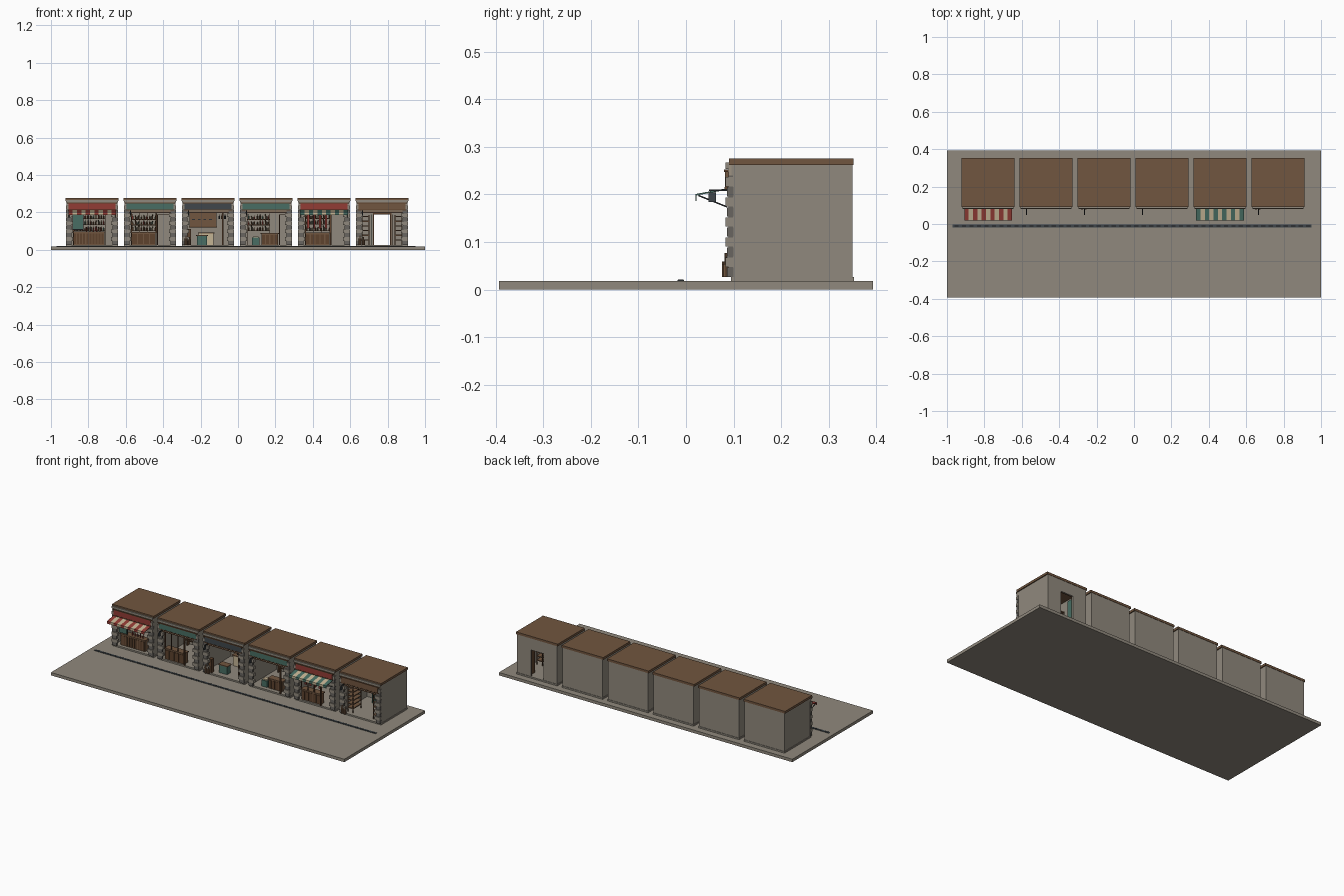
import bpy, bmesh, math, random
from mathutils import Matrix

if "Cube" in bpy.data.objects:
    bpy.data.objects.remove(bpy.data.objects["Cube"])

random.seed(4)

def mat(name, r, g, b):
    m = bpy.data.materials.new(name)
    m.diffuse_color = (r, g, b, 1)
    m.use_nodes = True
    m.node_tree.nodes["Principled BSDF"].inputs["Base Color"].default_value = m.diffuse_color
    return m

STONE = mat("stone", .28, .25, .205)
DARK_STONE = mat("dark stone", .14, .13, .115)
PLASTER = mat("plaster", .34, .29, .225)
ROOF = mat("roof brown", .165, .092, .05)
WOOD = mat("dark wood", .11, .055, .027)
RED = mat("red paint", .29, .045, .035)
TEAL = mat("teal paint", .065, .155, .125)
SLATE = mat("slate", .05, .062, .07)
CREAM = mat("cream cloth", .56, .46, .30)
IRON = mat("iron", .026, .03, .033)

def finish(bm, name, mats):
    me = bpy.data.meshes.new(name)
    bm.to_mesh(me)
    bm.free()
    for m in mats:
        me.materials.append(m)
    ob = bpy.data.objects.new(name, me)
    bpy.context.collection.objects.link(ob)
    return ob

def boxes(name, m, items):
    """One object from boxes given as (x0, x1, y0, y1, z0, z1)."""
    bm = bmesh.new()
    for x0, x1, y0, y1, z0, z1 in items:
        mx = Matrix.Translation(((x0+x1)/2, (y0+y1)/2, (z0+z1)/2)) @ Matrix.Diagonal((x1-x0, y1-y0, z1-z0, 1))
        bmesh.ops.create_cube(bm, size=1, matrix=mx)
    return finish(bm, name, [m])

def jars(name, mats, spots, r):
    """Small bottles standing at (x, y, z, height), colours in turn."""
    bm = bmesh.new()
    for i, (x, y, z, h) in enumerate(spots):
        for rad, a, b in ((r, 0, .65), (r*.45, .65, 1)):
            n = len(bm.faces)
            bmesh.ops.create_cone(bm, cap_ends=True, segments=8, radius1=rad, radius2=rad, depth=h*(b-a),
                                  matrix=Matrix.Translation((x, y, z+h*(a+b)/2)))
            bm.faces.ensure_lookup_table()
            for f in bm.faces[n:]:
                f.material_index = i % len(mats)
    finish(bm, name, mats)

def shell(c, back_door):
    """Hollow building, floor, roof and stone front around centre x = c."""
    w, t, top = .136, .006, .262
    walls = [(c-w, c-w+t, .096, .35, .026, top), (c+w-t, c+w, .096, .35, .026, top)]
    if back_door:
        l, r = c-.042, c+.043
        walls += [(c-w, l, .344, .35, .026, top), (r, c+w, .344, .35, .026, top), (l, r, .344, .35, .19, top)]
        boxes("back_door_frame", WOOD, [(l-.007, l, .338, .344, .026, .197), (r, r+.007, .338, .344, .026, .197),
                                        (l, r, .338, .344, .19, .197)])
    else:
        walls.append((c-w, c+w, .344, .35, .026, top))
    boxes("walls", STONE, walls)
    boxes("floor_plinth", STONE, [(c-.139, c+.139, .095, .353, .018, .027)])
    boxes("roof_slab", ROOF, [(c-.142, c+.142, .09, .352, .262, .276)])
    boxes("front_header", PLASTER, [(c-.136, c+.136, .089, .098, .205, .262)])
    # quoin stones alternate in width and shade up both piers
    light, dark = [], []
    for i in range(10):
        z = .027 + i*.0211
        wd, yf = (.038, .083) if i % 2 else (.029, .086)
        for s in (-1, 1):
            a, b = sorted((c+s*.139, c+s*(.139-wd)))
            (light if i % 2 else dark).append((a, b, yf, .1, z, z+.0195))
    boxes("light_quoins", STONE, light)
    boxes("dark_quoins", DARK_STONE, dark)
    boxes("pier_core", DARK_STONE, [(c-.137, c-.112, .089, .099, .027, .24), (c+.112, c+.137, .089, .099, .027, .24)])

def sign_board(c, m):
    boxes("sign_board", m, [(c-.125, c+.125, .082, .089, .216, .247)])
    boxes("sign_trim", WOOD, [(c-.134, c+.134, .08, .09, .247, .252), (c-.128, c+.128, .081, .09, .211, .216)])
    boxes("cornice", STONE, [(c-.139, c+.139, .083, .09, .254, .267)])

def awning(c, m):
    """Striped sloping cloth with hanging front edge and side struts."""
    n, w = 11, .255
    bm = bmesh.new()
    prof = [(.086, .213), (.02, .201), (.02, .186), (.022, .186), (.022, .198), (.086, .21)]
    for i in range(n):
        a = c - w/2 + w*i/n
        b = a + w/n
        L = [bm.verts.new((a, y, z)) for y, z in prof]
        R = [bm.verts.new((b, y, z)) for y, z in prof]
        fs = [bm.faces.new(L), bm.faces.new(R[::-1])]
        for k in range(6):
            j = (k+1) % 6
            fs.append(bm.faces.new((L[j], L[k], R[k], R[j])))
        for f in fs:
            f.material_index = i % 2
    bmesh.ops.recalc_face_normals(bm, faces=bm.faces)
    finish(bm, "striped_awning", [m, CREAM])
    bm = bmesh.new()
    for s in (-1, 1):
        mx = Matrix.Translation((c+s*.124, .056, .186)) @ Matrix.Rotation(-math.atan2(.024, .06), 4, 'X') @ Matrix.Diagonal((.004, .065, .003, 1))
        bmesh.ops.create_cube(bm, size=1, matrix=mx)
    finish(bm, "awning_struts", [IRON])

def hanging_sign(x):
    boxes("sign_bracket", IRON, [(x-.002, x+.002, .048, .087, .207, .211), (x-.002, x+.002, .05, .052, .203, .207),
                                 (x-.002, x+.002, .06, .062, .203, .207)])
    boxes("hanging_sign", SLATE, [(x-.003, x+.003, .047, .063, .184, .204)])

def shelves(c, x0, x1, y, levels):
    """Shelf rack against a wall, filled with bottles."""
    boxes("wall_shelves", WOOD, [(x0, x1, y, y+.025, z, z+.004) for z in levels] +
          [(x-.002, x+.002, y, y+.025, .027, levels[-1]+.035) for x in (x0, x1)])
    n = int((x1-x0)/.014)
    spots = [(x0+(i+.5)*(x1-x0)/n, y+.01, z+.004, random.uniform(.016, .027))
             for z in levels for i in range(n)]
    jars("shelf_bottles", [WOOD, TEAL, CREAM, RED, WOOD], spots, .0042)

def counter(x0, x1, y, h, m, slats=0):
    boxes("counter", m, [(x0, x1, y, y+.035, .027, h)])
    boxes("counter_top", ROOF, [(x0-.004, x1+.004, y-.004, y+.039, h, h+.005)])
    if slats:
        d = (x1-x0)/slats
        boxes("counter_slats", WOOD, [(x0+d*i+.003, x0+d*(i+1)-.003, y-.003, y, .03, h-.006) for i in range(slats)])

def doorway(x0, x1):
    boxes("door_frame", WOOD, [(x0, x0+.005, .09, .1, .027, .19), (x0, x1, .09, .1, .185, .19)])

# paved base and drain grating
boxes("paved_base", STONE, [(-1, 1, -.393, .393, 0, .018)])
boxes("drain_channel", SLATE, [(-.97, .95, -.018, -.004, .018, .0205)])
boxes("drain_bars", IRON, [(-.96+i*.04, -.937+i*.04, -.0165, -.0055, .0205, .0215) for i in range(48)])

centers = [-.78+.31*i for i in range(6)]
signs = [RED, TEAL, SLATE, TEAL, RED, ROOF]
for i, (c, m) in enumerate(zip(centers, signs)):
    shell(c, i == 5)
    sign_board(c, m)
    if i in (0, 4):
        awning(c, RED if i == 0 else TEAL)
    else:
        hanging_sign(c-.105)
    boxes("ceiling_beam", WOOD, [(c-.112, c+.112, .09, .1, .198, .206)])

# shop 1: slatted bar, bottles and menu board
c = centers[0]
counter(c-.1, c+.065, .115, .093, ROOF, 10)
shelves(c, c-.1, c+.07, .315, [.1, .132, .164])
boxes("menu_board", TEAL, [(c-.103, c-.05, .1, .105, .11, .188)])
boxes("menu_frame", IRON, [(c-.106, c-.047, .105, .108, .107, .191)])
jars("bar_bottles", [RED, CREAM, TEAL], [(c-.03+k*.018, .13, .098, .025) for k in range(5)], .004)

# shop 2: counter under a shop window with a doorway at the right
c = centers[1]
counter(c-.1, c+.03, .105, .09, ROOF, 4)
shelves(c, c-.1, c+.035, .315, [.1, .13, .16])
boxes("window_bars", WOOD, [(c-.1+k*.043, c-.096+k*.043, .1, .105, .095, .198) for k in range(4)])
doorway(c+.036, c+.11)

# shop 3: wood hood, stove and teal table
c = centers[2]
boxes("wood_hood", ROOF, [(c-.1, c+.045, .26, .335, .125, .2)])
boxes("hood_edge", WOOD, [(c-.103, c+.048, .256, .337, .12, .125)])
boxes("hood_handles", IRON, [(c-.085+k*.03, c-.07+k*.03, .252, .26, .16, .165) for k in range(4)])
counter(c-.05, c+.03, .25, .088, CREAM)
counter(c-.06, c-.005, .13, .075, TEAL)
boxes("side_posts", WOOD, [(c+.075, c+.083, .12, .128, .027, .2), (c-.11, c-.09, .1, .125, .027, .11)])
jars("hanging_pots", [IRON, ROOF], [(c+.06+k*.015, .14, .165, .025) for k in range(3)], .005)

# shop 4: shelf wall, counter and teal crate
c = centers[3]
counter(c-.025, c+.065, .12, .085, ROOF, 4)
shelves(c, c-.1, c+.02, .315, [.1, .13, .16])
boxes("teal_crate", TEAL, [(c-.075, c-.035, .12, .16, .027, .065)])
boxes("crate_goods", CREAM, [(c-.07, c-.04, .125, .155, .065, .072)])
doorway(c+.07, c+.11)

# shop 5: counter with hanging goods
c = centers[4]
counter(c-.1, c+.03, .105, .088, ROOF, 5)
shelves(c, c-.1, c+.035, .315, [.1, .135, .165])
boxes("hanging_red_goods", RED, [(c-.09+k*.032, c-.079+k*.032, .12, .127, .115, .185) for k in range(4)])
boxes("window_bars", WOOD, [(c-.1+k*.043, c-.096+k*.043, .1, .105, .093, .198) for k in range(4)])
doorway(c+.036, c+.11)

# shop 6: passage with side racks and open door leaves
c = centers[5]
for s in (-1, 1):
    a, b = sorted((c+s*.108, c+s*.068))
    boxes("side_rack", ROOF, [(a, b, .12, .2, z, z+.006) for z in (.05, .075, .1, .125, .15, .175)])
    boxes("rack_posts", WOOD, [(x, x+.004, y, y+.004, .027, .185) for x in (a, b-.004) for y in (.12, .196)])
    a, b = sorted((c+s*.055, c+s*.06))
    boxes("door_leaf", TEAL if s < 0 else WOOD, [(a, b, .29, .336, .027, .188)])

# stock stacked beside the piers
for c in (centers[2], centers[5]):
    jars("stacked_barrels", [ROOF], [(c-.118, .084, .027, .05), (c-.1, .084, .027, .042)], .008)
